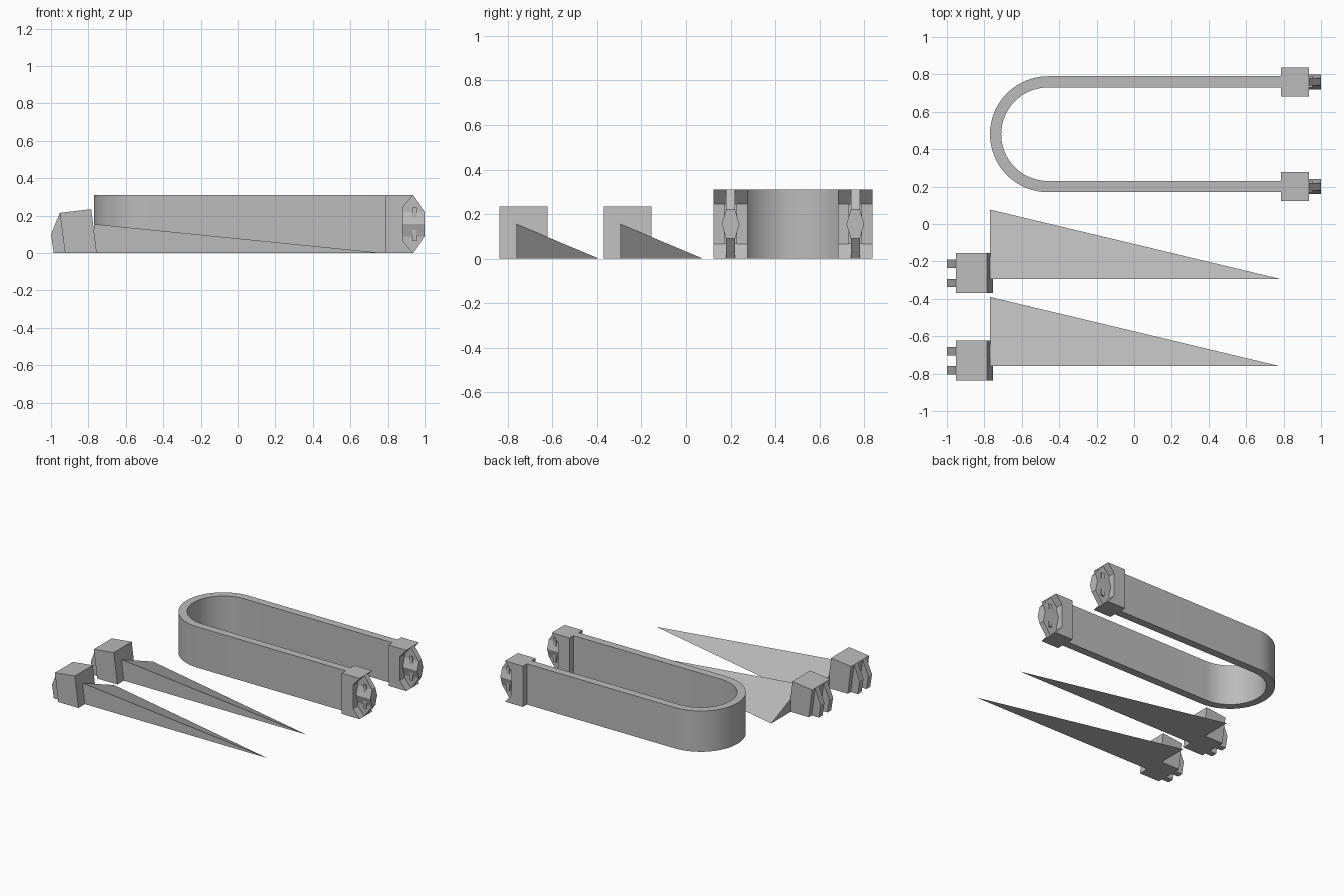
import bpy, bmesh, math

cube = bpy.data.objects.get("Cube")
if cube:
    bpy.data.objects.remove(cube, do_unlink=True)

grey = bpy.data.materials.new("plain grey")
grey.use_nodes = True
colour = (0.5, 0.5, 0.5, 1)
grey.diffuse_color = colour
grey.node_tree.nodes["Principled BSDF"].inputs["Base Color"].default_value = colour


def finish(name, bm, smooth=False):
    bmesh.ops.recalc_face_normals(bm, faces=bm.faces)
    mesh = bpy.data.meshes.new(name)
    bm.to_mesh(mesh)
    bm.free()
    mesh.materials.append(grey)
    ob = bpy.data.objects.new(name, mesh)
    bpy.context.collection.objects.link(ob)
    if smooth:
        bpy.ops.object.select_all(action='DESELECT')
        ob.select_set(True)
        bpy.context.view_layer.objects.active = ob
        bpy.ops.object.shade_smooth_by_angle(angle=math.radians(30))
    return ob


def prism(name, profile, y0, y1):
    """Extrude an (x, z) outline along y."""
    bm = bmesh.new()
    face = bm.faces.new([bm.verts.new((x, y0, z)) for x, z in profile])
    new = bmesh.ops.extrude_face_region(bm, geom=[face])["geom"]
    verts = [v for v in new if isinstance(v, bmesh.types.BMVert)]
    bmesh.ops.translate(bm, verts=verts, vec=(0, y1 - y0, 0))
    return finish(name, bm)


HEIGHT = 0.31
BAND_Y, MID_R, HALF = 0.48, 0.28, 0.03

# U-shaped band: inner and outer rows lofted along a path
bm = bmesh.new()
path = [(0.8, -1, 0)]
steps = 32
for i in range(steps + 1):
    a = -math.pi / 2 - math.pi * i / steps
    path.append((-0.46, math.sin(a), math.cos(a)))
path.append((0.8, 1, 0))
rings = []
for x, s, c in path:
    ring = []
    for r, z in ((MID_R - HALF, 0), (MID_R + HALF, 0),
                 (MID_R + HALF, HEIGHT), (MID_R - HALF, HEIGHT)):
        ring.append(bm.verts.new((x + r * c, BAND_Y + r * s, z)))
    rings.append(ring)
for a, b in zip(rings, rings[1:]):
    for k in range(4):
        bm.faces.new((a[k], a[k - 1], b[k - 1], b[k]))
bm.faces.new(rings[0])
bm.faces.new(rings[-1])
finish("band", bm, smooth=True)

# Band ends: notched block, ridged tongue and small catch
block = [(0.785, 0), (0.935, 0), (0.88, 0.065), (0.88, 0.245),
         (0.935, HEIGHT), (0.785, HEIGHT)]
tongue = [(0, 0.02, 0.935), (0.09, 0.02, 1), (0.155, 0.04, 1),
          (0.22, 0.02, 1), (HEIGHT, 0.02, 0.935)]
catch = [(0.93, 0.065), (0.955, 0.065), (0.955, 0.245), (0.93, 0.245)]
for side, y in (("right", BAND_Y - MID_R), ("left", BAND_Y + MID_R)):
    prism(side + "_band_block", block, y - 0.077, y + 0.077)
    prism(side + "_band_catch", catch, y - 0.03, y + 0.03)
    bm = bmesh.new()
    rows = [[bm.verts.new(p) for p in ((0.87, y - w, z), (x, y - w, z),
                                       (x, y + w, z), (0.87, y + w, z))]
            for z, w, x in tongue]
    for a, b in zip(rows, rows[1:]):
        for k in range(4):
            bm.faces.new((a[k - 1], a[k], b[k], b[k - 1]))
    bm.faces.new(rows[0])
    bm.faces.new(rows[-1])
    finish(side + "_band_tongue", bm)

# Spikes with a leaning block and two prongs each
clip = [(-0.925, 0), (-0.755, 0), (-0.785, 0.235), (-0.953, 0.215)]
prong = [(-0.985, 0), (-0.92, 0), (-0.945, 0.213), (-0.953, 0.215), (-1, 0.1)]
for side, y in (("front", -0.76), ("rear", -0.293)):
    bm = bmesh.new()
    corners = [bm.verts.new(p) for p in ((-0.77, y, 0), (-0.77, y + 0.37, 0),
                                         (-0.77, y, 0.155), (0.78, y, 0))]
    for skip in corners:
        bm.faces.new([v for v in corners if v is not skip])
    finish(side + "_spike", bm)
    prism(side + "_spike_block", clip, y - 0.077, y + 0.138)
    for n, offset in (("a", -0.045), ("b", 0.058)):
        prism(f"{side}_prong_{n}", prong, y + offset, y + offset + 0.045)
